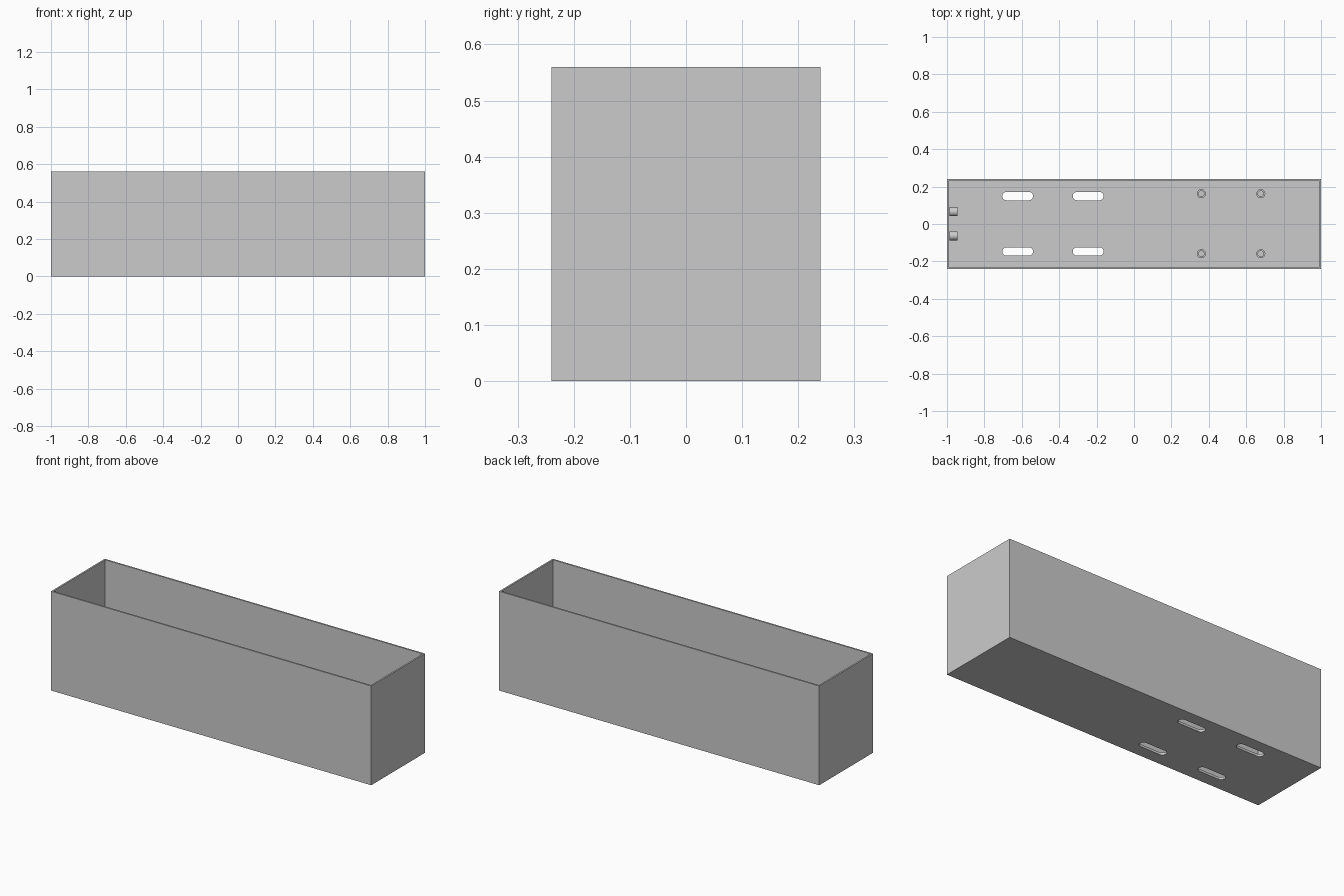
import bpy, bmesh, math
from mathutils import Matrix

if "Cube" in bpy.data.objects:
    bpy.data.objects.remove(bpy.data.objects["Cube"])

LENGTH, WIDTH, HEIGHT = 2.0, 0.48, 0.56
WALL, FLOOR = 0.013, 0.013

grey = bpy.data.materials.new("light grey")
grey.diffuse_color = (0.6, 0.6, 0.6, 1)
grey.use_nodes = True
grey.node_tree.nodes["Principled BSDF"].inputs["Base Color"].default_value = grey.diffuse_color


def add_object(name, bm):
    bmesh.ops.recalc_face_normals(bm, faces=bm.faces)
    mesh = bpy.data.meshes.new(name)
    bm.to_mesh(mesh)
    bm.free()
    mesh.materials.append(grey)
    obj = bpy.data.objects.new(name, mesh)
    bpy.context.collection.objects.link(obj)
    return obj


def smooth(obj):
    bpy.ops.object.select_all(action='DESELECT')
    obj.select_set(True)
    bpy.context.view_layer.objects.active = obj
    bpy.ops.object.shade_smooth_by_angle()


def lathe(name, profile, matrix, segments=32):
    """Turn a (radius, height) profile about the z axis, then place it."""
    bm = bmesh.new()
    verts = [bm.verts.new((r, 0, z)) for r, z in profile]
    edges = [bm.edges.new(pair) for pair in zip(verts, verts[1:])]
    bmesh.ops.spin(bm, geom=verts + edges, axis=(0, 0, 1), cent=(0, 0, 0),
                   angle=math.tau, steps=segments, use_duplicate=False)
    bmesh.ops.remove_doubles(bm, verts=bm.verts, dist=1e-5)
    bmesh.ops.transform(bm, matrix=matrix, verts=bm.verts)
    obj = add_object(name, bm)
    smooth(obj)
    return obj


# Open-topped box: inset the top, then push it down to the floor
bm = bmesh.new()
bmesh.ops.create_cube(bm, size=1, matrix=Matrix.Translation((0, 0, HEIGHT / 2))
                      @ Matrix.Diagonal((LENGTH, WIDTH, HEIGHT, 1)))
top = max(bm.faces, key=lambda f: f.calc_center_median().z)
bmesh.ops.inset_region(bm, faces=[top], thickness=WALL)
cavity = bmesh.ops.extrude_discrete_faces(bm, faces=[top])["faces"][0]
for v in cavity.verts:
    v.co.z = FLOOR
box = add_object("open_box", bm)

# Four rounded slots through the floor
bm = bmesh.new()
RADIUS, HALF = 0.0225, 0.06
for cx in (-0.622, -0.245):
    for cy in (-0.147, 0.149):
        ring = []
        for side in (1, -1):
            for i in range(13):
                a = -math.pi / 2 + math.pi * i / 12
                ring.append(bm.verts.new((cx + side * (HALF + RADIUS * math.cos(a)),
                                          cy + side * RADIUS * math.sin(a), -0.05)))
        face = bm.faces.new(ring)
        walls = bmesh.ops.extrude_face_region(bm, geom=[face], use_keep_orig=True)
        bmesh.ops.translate(bm, vec=(0, 0, 0.1),
                            verts=[g for g in walls["geom"]
                                   if isinstance(g, bmesh.types.BMVert)])
cutter = add_object("slot_cutter", bm)
mod = box.modifiers.new("slots", 'BOOLEAN')
mod.operation = 'DIFFERENCE'
mod.solver = 'EXACT'
mod.object = cutter
bpy.ops.object.select_all(action='DESELECT')
box.select_set(True)
bpy.context.view_layer.objects.active = box
bpy.ops.object.modifier_apply(modifier=mod.name)
bpy.data.objects.remove(cutter)
smooth(box)

# Hollow standoffs on the floor
for x in (0.36, 0.678):
    for y in (-0.159, 0.162):
        lathe("standoff", [(0.024, 0), (0.024, 0.045), (0.015, 0.045), (0.015, 0)],
              Matrix.Translation((x, y, FLOOR)))

# Round pegs on the inside of the left end wall
for y in (-0.063, 0.066):
    lathe("wall_peg", [(0.024, 0), (0.024, 0.043), (0.013, 0.043), (0.013, 0)],
          Matrix.Translation((-LENGTH / 2 + WALL, y, 0.26))
          @ Matrix.Rotation(math.pi / 2, 4, 'Y'))
